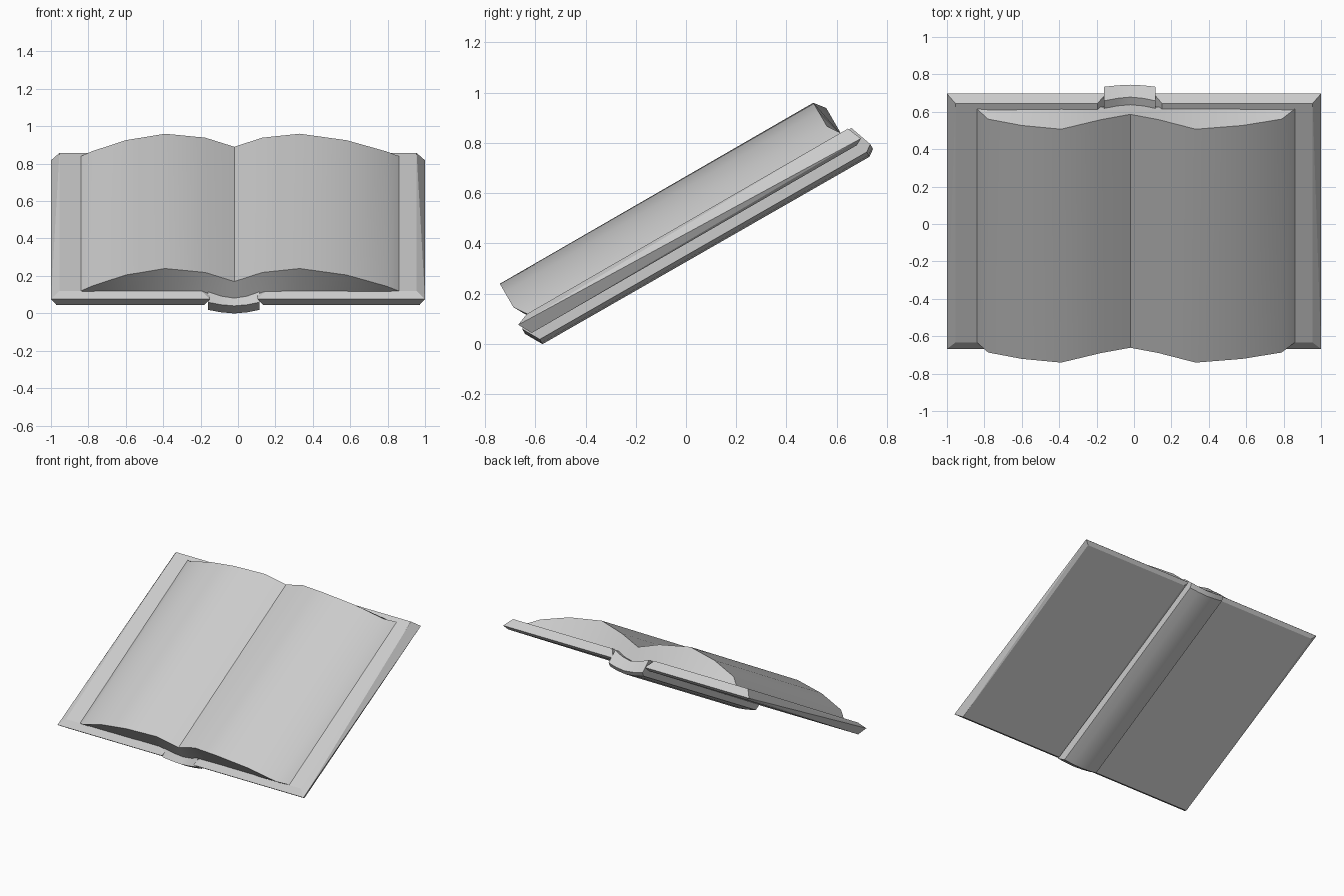
import bpy, bmesh, math

if "Cube" in bpy.data.objects:
    bpy.data.objects.remove(bpy.data.objects["Cube"])

TILT = math.radians(30)  # the whole book leans back by this angle


def finish(name, bm, smooth=None):
    bmesh.ops.recalc_face_normals(bm, faces=bm.faces)
    mesh = bpy.data.meshes.new(name)
    bm.to_mesh(mesh)
    bm.free()
    ob = bpy.data.objects.new(name, mesh)
    bpy.context.collection.objects.link(ob)
    ob.rotation_euler.x = TILT
    if smooth:
        bpy.ops.object.select_all(action='DESELECT')
        ob.select_set(True)
        bpy.context.view_layer.objects.active = ob
        bpy.ops.object.shade_smooth_by_angle(angle=math.radians(smooth))
    return ob


def loft(name, sections, smooth):
    """Bridge closed (y, z) rings placed along x."""
    bm = bmesh.new()
    rings = [[bm.verts.new((x, y, z)) for y, z in ring] for x, ring in sections]
    for a, b in zip(rings, rings[1:]):
        n = len(a)
        for i in range(n):
            j = (i + 1) % n
            bm.faces.new((a[i], a[j], b[j], b[i]))
    bm.faces.new(rings[0])
    bm.faces.new(rings[-1])
    return finish(name, bm, smooth)


# Covers: boards with bevelled rims
def cover(name, outer, inner):
    s = 1 if outer > inner else -1
    bm = bmesh.new()
    # inset in x, then front and back (y, z) of each level
    for inset, ends in ((0.045, ((-0.49, 0.42), (0.987, 0.42))),
                        (0.0, ((-0.54, 0.40), (1.012, 0.36))),
                        (0.03, ((-0.51, 0.345), (0.985, 0.345)))):
        for x in (outer - s * inset, inner + s * inset):
            for y, z in ends:
                bm.verts.new((x, y, z))
    bmesh.ops.convex_hull(bm, input=bm.verts)
    bmesh.ops.dissolve_limit(bm, angle_limit=0.02, verts=bm.verts, edges=bm.edges)
    return finish(name, bm)


cover("left_cover", -1.0, -0.15)
cover("right_cover", 1.0, 0.105)

# Spine: thick slab, bowed downwards
spine = []
for x, top, low in ((-0.16, 0.04, 0.022), (-0.09, 0.013, 0.007), (-0.02, 0, 0),
                    (0.05, 0.013, 0.007), (0.115, 0.04, 0.022)):
    spine.append((x, [(-0.49, 0.375 + top), (-0.535, 0.355 + low), (-0.495, 0.285 + low),
                      (1.005, 0.28 + low), (1.033, 0.30 + low), (1.0, 0.375 + top)]))
loft("spine", spine, 25)

# Pages: two swelling leaves; the raised outer part slides slightly forwards
pages = []
for x, top, low, slide in ((-0.84, 0.42, 0.41, 0), (-0.78, 0.47, 0.41, 1),
                           (-0.6, 0.538, 0.41, 1), (-0.39, 0.578, 0.41, 1),
                           (-0.175, 0.534, 0.40, 0), (-0.02, 0.478, 0.36, 0),
                           (0.13, 0.534, 0.40, 0), (0.33, 0.578, 0.41, 1),
                           (0.58, 0.538, 0.41, 1), (0.79, 0.47, 0.41, 1),
                           (0.86, 0.42, 0.41, 0)):
    d = -0.034 * slide
    pages.append((x, [(-0.488 + d, top), (0.953 + d, top), (0.953, low), (-0.488, low)]))
loft("pages", pages, 35)
